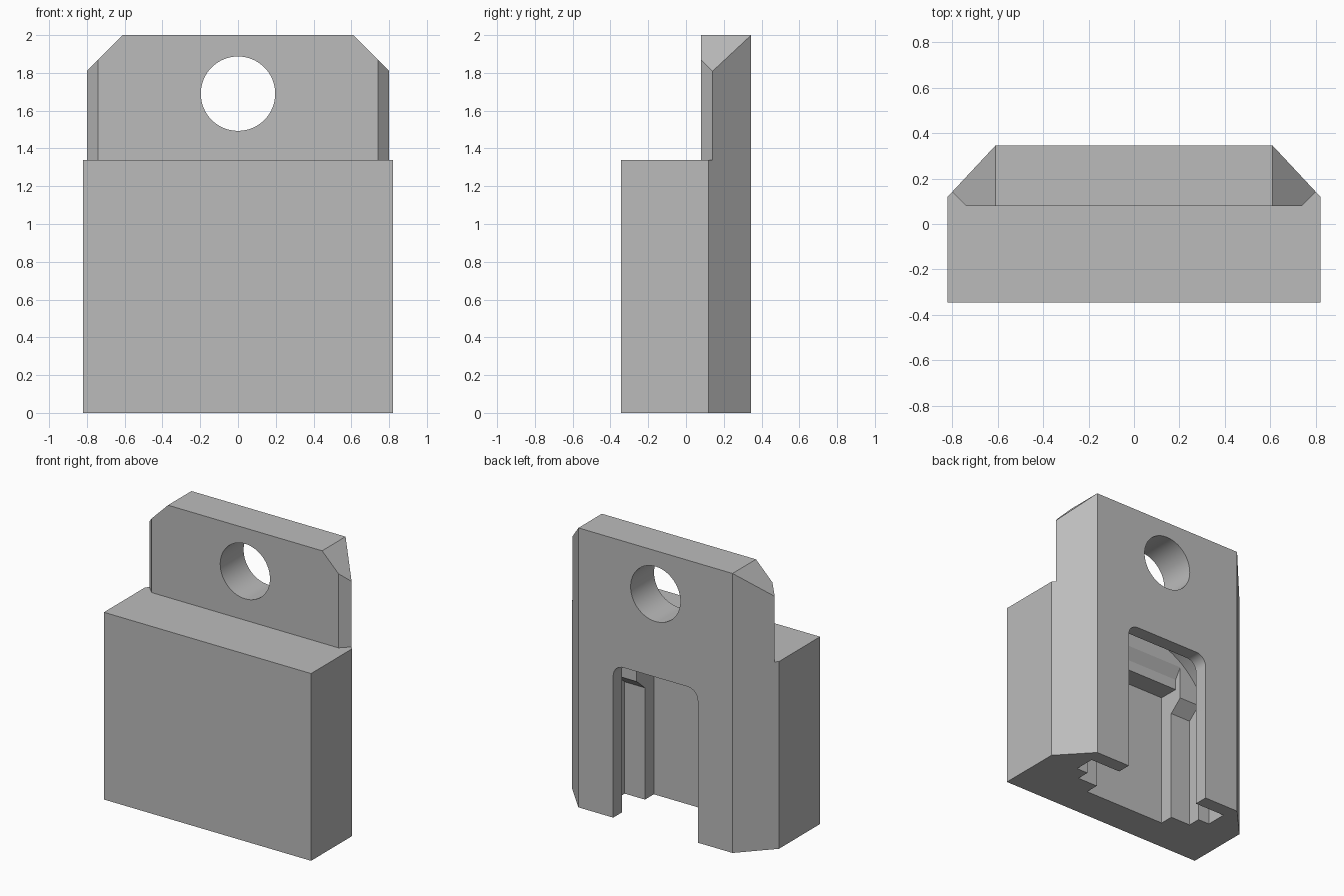
import bpy, bmesh, math
from mathutils import Vector

cube = bpy.data.objects.get("Cube")
if cube:
    bpy.data.objects.remove(cube, do_unlink=True)

grey = bpy.data.materials.new("mid grey")
grey.use_nodes = True
colour = (0.5, 0.5, 0.5, 1)
grey.diffuse_color = colour
grey.node_tree.nodes["Principled BSDF"].inputs["Base Color"].default_value = colour


def prism(name, outline, axis, start, end):
    """Extrude a 2D outline along one axis (0 = x, 1 = y, 2 = z)."""
    def place(p, d):
        co = list(p)
        co.insert(axis, d)
        return Vector(co)
    bm = bmesh.new()
    face = bm.faces.new([bm.verts.new(place(p, start)) for p in outline])
    moved = bmesh.ops.extrude_face_region(bm, geom=[face])["geom"]
    shift = place((0, 0), end - start)
    bmesh.ops.translate(bm, vec=shift,
                        verts=[v for v in moved if isinstance(v, bmesh.types.BMVert)])
    bmesh.ops.recalc_face_normals(bm, faces=bm.faces)
    mesh = bpy.data.meshes.new(name)
    bm.to_mesh(mesh)
    bm.free()
    mesh.materials.append(grey)
    obj = bpy.data.objects.new(name, mesh)
    bpy.context.collection.objects.link(obj)
    return obj


def arc(cx, cz, r, a0, a1, steps):
    angles = [math.radians(a0 + (a1 - a0) * i / steps) for i in range(steps + 1)]
    return [(cx + r * math.cos(a), cz + r * math.sin(a)) for a in angles]


def cut(target, cutter):
    cutter.hide_render = True
    mod = target.modifiers.new("cut", 'BOOLEAN')
    mod.operation = 'DIFFERENCE'
    mod.solver = 'EXACT'
    mod.object = cutter
    bpy.context.view_layer.objects.active = target
    bpy.ops.object.modifier_apply(modifier=mod.name)
    bpy.data.objects.remove(cutter, do_unlink=True)


# Full-height block with chamfered back edges
FRONT, BACK, LOW = -0.345, 0.345, -0.2
right_side = [(0.82, FRONT), (0.82, 0.12), (0.61, BACK)]
outline = right_side + [(-x, y) for x, y in reversed(right_side)]
bracket = prism("hanging_bracket", outline, 2, 0, 2)

# Step above the block, leaving the thin tab with bevelled front edges
cut(bracket, prism("step_cutter", [(-1, -1), (1, -1), (1, 0.34), (0.74, 0.08),
                                   (-0.74, 0.08), (-1, 0.34)], 2, 1.34, 3))

# Clipped top corners of the tab
for s in (1, -1):
    cut(bracket, prism("corner_cutter", [(s * 0.51, 2.1), (s * 1.01, 1.6),
                                         (s * 1.01, 2.1)], 1, -1, 1))

# Round hole through the tab
cut(bracket, prism("hole_cutter", arc(0, 1.69, 0.197, 0, 354.375, 63), 1, -1, 1))

# Slot opening in the back, with rounded top corners
W, TOP, R = 0.335, 1.095, 0.08
cut(bracket, prism("opening_cutter",
                   [(-W, LOW), (W, LOW)] + arc(W - R, TOP - R, R, 0, 90, 8)
                   + arc(R - W, TOP - R, R, 90, 180, 8), 1, 0.17, 0.6))

# Wide arched pocket behind the opening
cut(bracket, prism("pocket_cutter", [(-0.575, LOW), (0.575, LOW)]
                   + arc(0, 0.68, 0.575, 0, 180, 48), 1, 0.093, 0.245))

# Shallow and deep steps in the pocket floor, with sloped tops
cut(bracket, prism("shallow_cutter", [(0, LOW), (0, 0.8), (0.093, 0.88),
                                      (0.16, 0.88), (0.16, LOW)], 0, -0.485, 0.485))
cut(bracket, prism("deep_cutter", [(-0.1, LOW), (-0.1, 0.965), (0.045, 0.965), (0.045, 1.04),
                                   (0.093, 1.115), (0.16, 1.115), (0.16, LOW)],
                   0, -0.325, 0.325))

# Smooth only the round surfaces
bpy.ops.object.select_all(action='DESELECT')
bracket.select_set(True)
bpy.context.view_layer.objects.active = bracket
bpy.ops.object.shade_smooth_by_angle(angle=math.radians(25))
